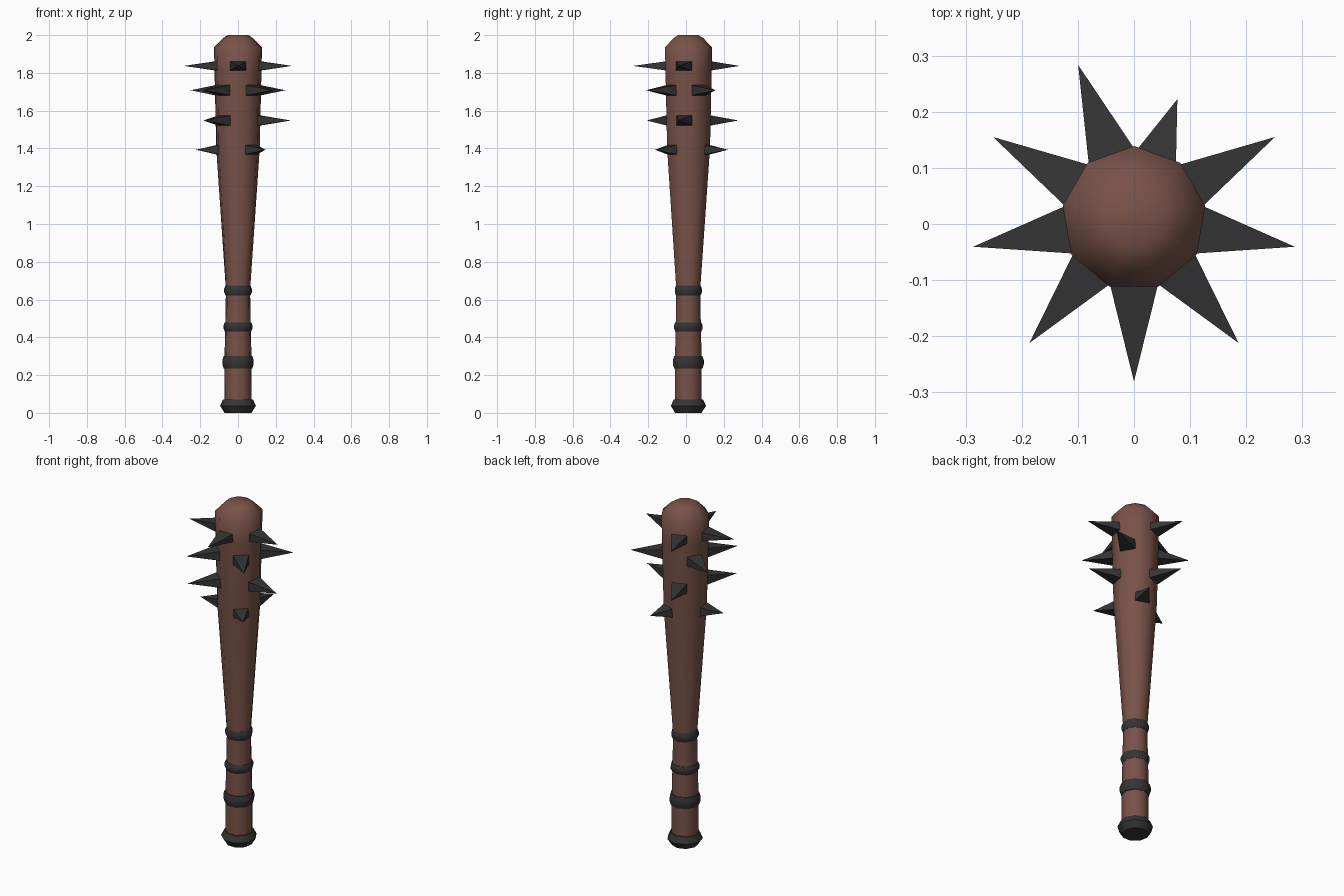
import bpy, bmesh, math
from mathutils import Vector

if "Cube" in bpy.data.objects:
    bpy.data.objects.remove(bpy.data.objects["Cube"])

SIDES = 9
CY = 0.01  # axis offset in y: spikes are not symmetric front to back


def material(name, color):
    m = bpy.data.materials.new(name)
    m.diffuse_color = (*color, 1)
    m.use_nodes = True
    m.node_tree.nodes["Principled BSDF"].inputs["Base Color"].default_value = m.diffuse_color
    return m


wood = material("wood", (0.19, 0.085, 0.065))
iron = material("iron", (0.035, 0.035, 0.035))


def finish(name, bm, mat, smooth):
    bmesh.ops.recalc_face_normals(bm, faces=bm.faces)
    me = bpy.data.meshes.new(name)
    bm.to_mesh(me)
    bm.free()
    me.materials.append(mat)
    ob = bpy.data.objects.new(name, me)
    bpy.context.collection.objects.link(ob)
    ob.location.y = CY
    if smooth:
        bpy.ops.object.select_all(action='DESELECT')
        ob.select_set(True)
        bpy.context.view_layer.objects.active = ob
        bpy.ops.object.shade_smooth_by_angle(angle=math.radians(45))
    return ob


def lathe(name, profile, mat):
    """Nine-sided turned solid from (radius, z) pairs, a corner facing the back."""
    bm = bmesh.new()
    rings = []
    for r, z in profile:
        angles = [math.pi / 2 + i * math.tau / SIDES for i in range(SIDES)]
        rings.append([bm.verts.new((r * math.cos(a), r * math.sin(a), z)) for a in angles])
    for lo, hi in zip(rings, rings[1:]):
        for i in range(SIDES):
            j = (i + 1) % SIDES
            bm.faces.new((lo[i], lo[j], hi[j], hi[i]))
    bm.faces.new(rings[0])
    bm.faces.new(rings[-1])
    return finish(name, bm, mat, True)


# Wooden shaft: handle, flared head, domed top
lathe("shaft", [(0.073, 0.03), (0.073, 0.27), (0.069, 0.45), (0.065, 0.65),
                (0.117, 1.40), (0.126, 1.80), (0.129, 1.935),
                (0.08, 1.985), (0.055, 2.0)], wood)

# Iron pommel
lathe("pommel", [(0.072, 0.0), (0.096, 0.037), (0.08, 0.072), (0.06, 0.072)], iron)

# Grip bands, each bulging at the middle
for n, (z, h, r) in enumerate([(0.268, 0.033, 0.084), (0.455, 0.024, 0.078),
                               (0.648, 0.027, 0.074)]):
    lathe(f"grip_band_{n + 1}", [(r - 0.02, z - h), (r - 0.007, z - h), (r, z - h * 0.35),
                                 (r, z + h * 0.35), (r - 0.007, z + h), (r - 0.02, z + h)], iron)

# Spike rows: height, tip radius, base radius, half width, half height, directions
ROWS = [(1.837, 0.291, 0.117, 0.043, 0.024, (110, 190, 270, 350)),
        (1.708, 0.290, 0.115, 0.043, 0.027, (30, 150, 230, 310)),
        (1.548, 0.284, 0.112, 0.042, 0.027, (110, 230, 350)),
        (1.393, 0.226, 0.108, 0.040, 0.025, (70, 190, 310))]

for n, (z, tip, base, w, h, dirs) in enumerate(ROWS):
    bm = bmesh.new()
    for d in dirs:
        a = math.radians(d)
        out = Vector((math.cos(a), math.sin(a), 0))
        side = Vector((-out.y, out.x, 0))
        c = out * base + Vector((0, 0, z))
        quad = [bm.verts.new(c + side * (w * s) + Vector((0, 0, h * t)))
                for s, t in ((-1, -1), (1, -1), (1, 1), (-1, 1))]
        apex = bm.verts.new(out * tip + Vector((0, 0, z)))
        bm.faces.new(quad)
        for i in range(4):
            bm.faces.new((quad[i], quad[(i + 1) % 4], apex))
    finish(f"spike_row_{n + 1}", bm, iron, False)
